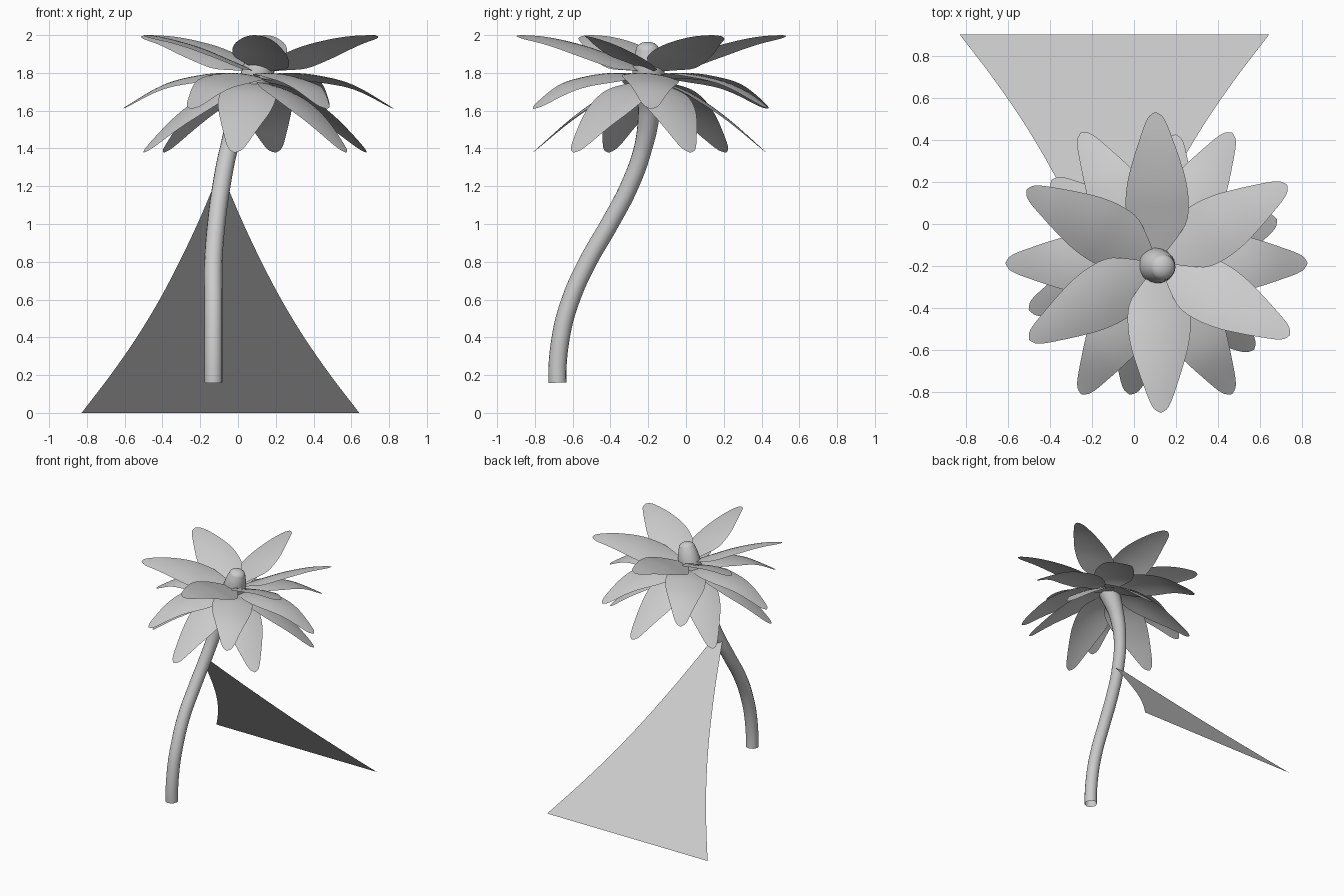
import bpy, bmesh
from math import cos, sin, radians, pi
from mathutils import Matrix

if "Cube" in bpy.data.objects:
    bpy.data.objects.remove(bpy.data.objects["Cube"])


def smooth_at(pts, x):
    """Smooth interpolation of (x, y) points."""
    i = 0
    while i < len(pts) - 2 and x > pts[i + 1][0]:
        i += 1
    (x0, y0), (x1, y1) = pts[i], pts[i + 1]

    def slope(k):
        a, b = pts[max(k - 1, 0)], pts[min(k + 1, len(pts) - 1)]
        return (b[1] - a[1]) / (b[0] - a[0])
    h = x1 - x0
    t = (x - x0) / h
    return ((2*t**3 - 3*t**2 + 1) * y0 + (t**3 - 2*t**2 + t) * h * slope(i)
            + (3*t**2 - 2*t**3) * y1 + (t**3 - t**2) * h * slope(i + 1))


def finish(name, bm):
    mesh = bpy.data.meshes.new(name)
    bm.normal_update()
    for f in bm.faces:
        f.smooth = True
    bm.to_mesh(mesh)
    bm.free()
    ob = bpy.data.objects.new(name, mesh)
    bpy.context.collection.objects.link(ob)
    return ob


def sheet(name, rows):
    """Surface through a grid of points."""
    bm = bmesh.new()
    grid = [[bm.verts.new(p) for p in row] for row in rows]
    for a, b in zip(grid, grid[1:]):
        for i in range(len(a) - 1):
            bm.faces.new((a[i], b[i], b[i + 1], a[i + 1]))
    return finish(name, bm)


# Petal outline: half width along the length
OUTLINE = [(0, .03), (.1, .085), (.22, .138), (.36, .15), (.52, .138),
           (.68, .108), (.82, .076), (.93, .048), (.98, .026), (1, .001)]


def petal_ring(name, centre, first_angle, profile, roll, arch):
    """Six petals, each rolled so that one edge lies over its neighbour."""
    r0, r1 = profile[0][0], profile[-1][0]
    ts = [i / 18 * .9 for i in range(19)] + [.93, .955, .975, .99, 1]
    for k in range(6):
        a = radians(first_angle + 60 * k)
        rows = []
        for t in ts:
            r = r0 + (r1 - r0) * t
            z, w = smooth_at(profile, r), smooth_at(OUTLINE, t)
            row = []
            for j in range(-4, 5):
                v = w * j / 4
                row.append((centre[0] + r * cos(a) - v * sin(a),
                            centre[1] + r * sin(a) + v * cos(a),
                            min(2.0, z - roll * v - arch * v * v)))
            rows.append(row)
        sheet(f"{name}_{k + 1}", rows)


# Three rings of petals
petal_ring("upper_petal", (.115, -.183), 31,
           [(.04, 1.815), (.2, 1.875), (.35, 1.928), (.55, 1.975), (.715, 1.995)], .24, .9)
petal_ring("middle_petal", (.107, -.187), 0,
           [(.03, 1.765), (.15, 1.795), (.3, 1.787), (.5, 1.735), (.718, 1.61)], .1, .9)
petal_ring("lower_petal", (.09, -.193), 20,
           [(.03, 1.755), (.2, 1.705), (.4, 1.575), (.628, 1.378)], .1, .9)

# Curved stem, flaring under the flower
path = [(-.13, -.68, .16, 1), (-.13, -.663, .4, 1), (-.13, -.61, .6, 1), (-.13, -.52, .8, 1),
        (-.115, -.405, 1.0, 1), (-.088, -.30, 1.2, 1), (-.048, -.228, 1.4, 1),
        (.015, -.195, 1.6, 1.22), (.095, -.195, 1.78, 1.75)]
curve = bpy.data.curves.new("stem", "CURVE")
curve.dimensions = "3D"
curve.bevel_depth = .048
curve.bevel_resolution = 6
spline = curve.splines.new("BEZIER")
spline.bezier_points.add(len(path) - 1)
for p, (x, y, z, r) in zip(spline.bezier_points, path):
    p.co, p.radius = (x, y, z), r
    p.handle_left_type = p.handle_right_type = "AUTO"
# Keep the foot of the stem upright
foot = spline.bezier_points[0]
foot.handle_left_type = foot.handle_right_type = "FREE"
foot.handle_left, foot.handle_right = (-.13, -.68, .08), (-.13, -.683, .24)
stem = bpy.data.objects.new("stem", curve)
bpy.context.collection.objects.link(stem)
bpy.context.view_layer.objects.active = stem
stem.select_set(True)
bpy.ops.object.convert(target="MESH")

# Tapered, dome-topped flower centre leaning along the stem
bm = bmesh.new()
profile = [(.083, 0), (.086, .03), (.077, .09), (.065, .14)]
profile += [(.062 * cos(i * pi / 12), .145 + .043 * sin(i * pi / 12)) for i in range(6)] + [(0, .188)]
verts = [bm.verts.new((r, 0, z)) for r, z in profile]
edges = [bm.edges.new(e) for e in zip(verts, verts[1:])]
bmesh.ops.spin(bm, geom=verts + edges, cent=(0, 0, 0), axis=(0, 0, 1),
               angle=2 * pi, steps=28)
bmesh.ops.remove_doubles(bm, verts=bm.verts, dist=1e-5)
bmesh.ops.recalc_face_normals(bm, faces=bm.faces)
core = finish("flower_centre", bm)
core.matrix_world = (Matrix.Translation((.1, -.197, 1.78))
                     @ Matrix.Rotation(radians(14), 4, "Y")
                     @ Matrix.Rotation(radians(3), 4, "X"))

# Flat leaf spreading from the stem to the ground
widths = [(0, .735), (.2, .582), (.4, .443), (.6, .322), (.8, .217), (1.0, .122), (1.2, .036)]
rows = []
for i in range(25):
    z = 1.2 * i / 24
    w = smooth_at(widths, z)
    rows.append([(-.093 + s * w, .9 - z, z) for s in (-1, 0, 1)])
sheet("ground_leaf", rows)
